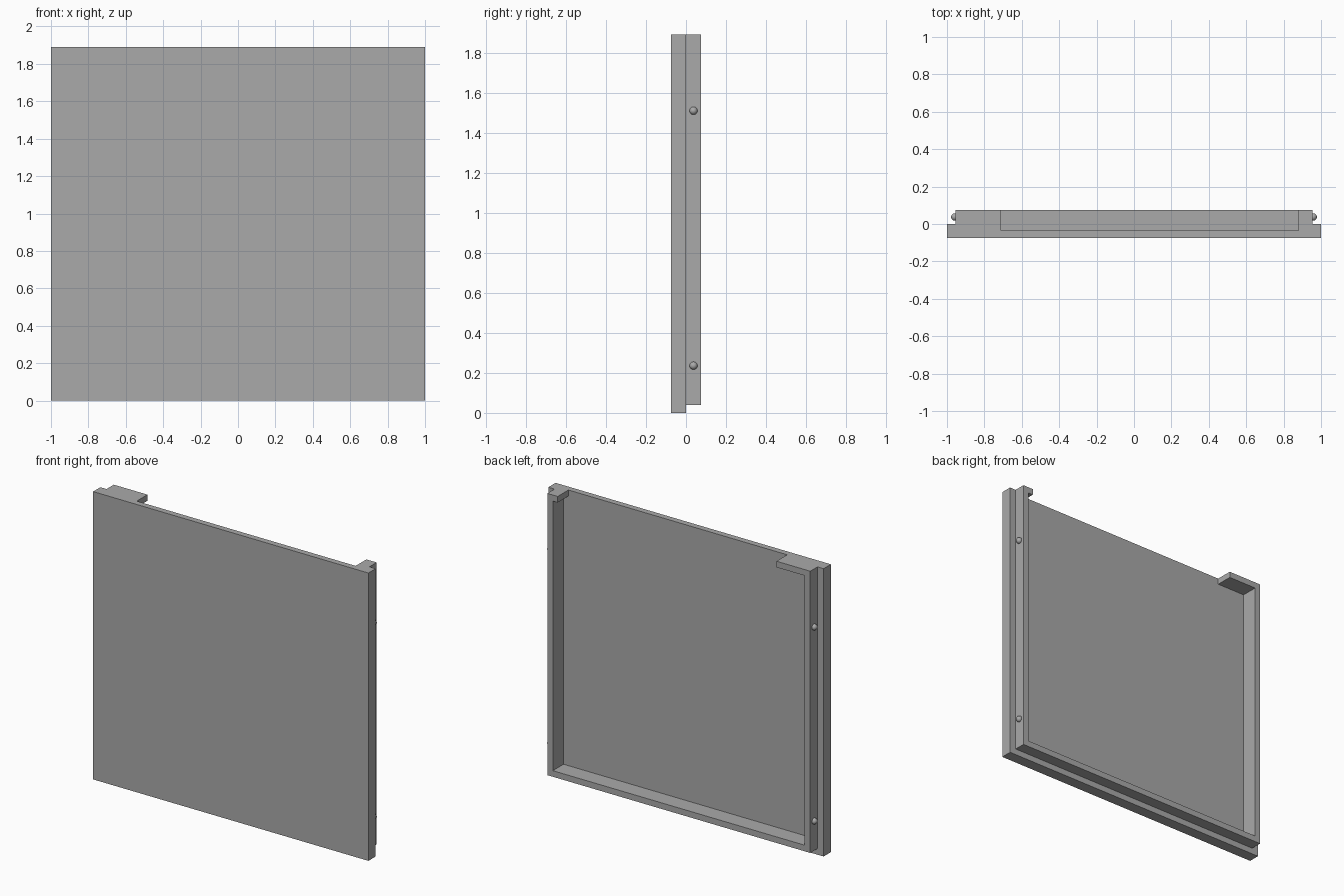
import bpy, bmesh
from mathutils import Matrix, Vector

cube = bpy.data.objects.get("Cube")
if cube:
    bpy.data.objects.remove(cube, do_unlink=True)

grey = bpy.data.materials.new("mid grey")
grey.use_nodes = True
colour = (0.40, 0.40, 0.40, 1)
grey.diffuse_color = colour
grey.node_tree.nodes["Principled BSDF"].inputs["Base Color"].default_value = colour

HEIGHT = 1.89
FRONT, STEP, BACK = -0.075, 0.0, 0.075
FLOOR = -0.036          # depth of the recess
RIM_X, RIM_Z = 0.955, 0.04
WALL = 0.04


def make_object(name, bm):
    bmesh.ops.recalc_face_normals(bm, faces=bm.faces)
    mesh = bpy.data.meshes.new(name)
    bm.to_mesh(mesh)
    bm.free()
    mesh.materials.append(grey)
    obj = bpy.data.objects.new(name, mesh)
    bpy.context.collection.objects.link(obj)
    return obj


def extrude_outline(name, outline, y0, y1):
    """Extrude an x-z outline along y."""
    bm = bmesh.new()
    face = bm.faces.new([bm.verts.new((x, y0, z)) for x, z in outline])
    new = bmesh.ops.extrude_face_region(bm, geom=[face])["geom"]
    verts = [v for v in new if isinstance(v, bmesh.types.BMVert)]
    bmesh.ops.translate(bm, verts=verts, vec=Vector((0, y1 - y0, 0)))
    return make_object(name, bm)


def rectangle(x, z0, z1):
    return [(-x, z0), (x, z0), (x, z1), (-x, z1)]


def boolean(target, tool, operation):
    mod = target.modifiers.new(operation.title(), 'BOOLEAN')
    mod.operation = operation
    mod.solver = 'EXACT'
    mod.object = tool
    tool.hide_render = True
    bpy.context.view_layer.objects.active = target
    bpy.ops.object.modifier_apply(modifier=mod.name)
    bpy.data.objects.remove(tool, do_unlink=True)


# Front panel with the narrower rim behind it
panel = extrude_outline("door_panel", rectangle(1, 0, HEIGHT), FRONT, STEP)
rim = extrude_outline("back_rim", rectangle(RIM_X, RIM_Z, HEIGHT), -0.02, BACK)
boolean(panel, rim, 'UNION')

# Recess, open at the top between a wide and a narrow corner tab
inner, low, high = RIM_X - WALL, RIM_Z + WALL, HEIGHT - WALL
recess = extrude_outline("recess_cutter", [
    (-inner, low), (inner, low), (inner, high), (0.88, high),
    (0.88, HEIGHT + 0.1), (-0.71, HEIGHT + 0.1), (-0.71, high), (-inner, high),
], FLOOR, BACK + 0.1)
boolean(panel, recess, 'DIFFERENCE')

# Rounded snap pegs on both sides of the rim
for side, label in ((1, "left"), (-1, "right")):
    for z, level in ((0.236, "lower"), (1.51, "upper")):
        bm = bmesh.new()
        bmesh.ops.create_uvsphere(
            bm, u_segments=24, v_segments=12, radius=0.02,
            matrix=Matrix.Translation((side * (RIM_X + 0.003), 0.0375, z)))
        for face in bm.faces:
            face.smooth = True
        make_object(f"{label}_{level}_peg", bm)
